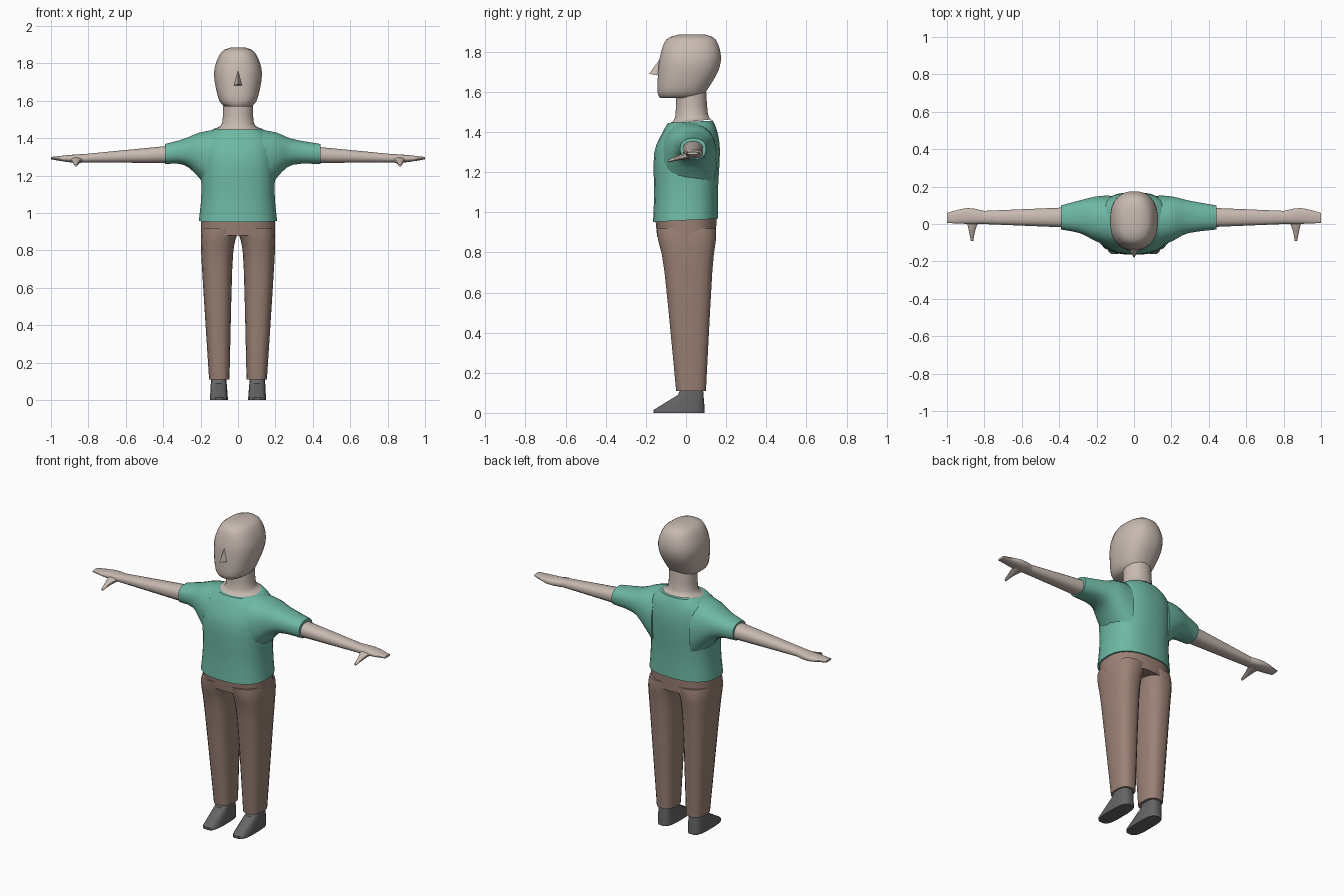
import bpy, bmesh, math
from mathutils import Vector

cube = bpy.data.objects.get("Cube")
if cube:
    bpy.data.objects.remove(cube, do_unlink=True)


def material(name, *rgb):
    mat = bpy.data.materials.new(name)
    mat.use_nodes = True
    mat.diffuse_color = (*rgb, 1)
    mat.node_tree.nodes["Principled BSDF"].inputs["Base Color"].default_value = (*rgb, 1)
    return mat


SKIN = material("skin", 0.58, 0.49, 0.44)
SHIRT = material("green cloth", 0.155, 0.48, 0.37)
TROUSERS = material("brown cloth", 0.33, 0.22, 0.18)
SHOES = material("grey leather", 0.13, 0.13, 0.13)


def finish(name, bm, mat, angle):
    """Turn a bmesh into a named object with smooth shading and sharp creases."""
    bmesh.ops.recalc_face_normals(bm, faces=bm.faces)
    mesh = bpy.data.meshes.new(name)
    bm.to_mesh(mesh)
    bm.free()
    mesh.materials.append(mat)
    obj = bpy.data.objects.new(name, mesh)
    bpy.context.collection.objects.link(obj)
    bpy.ops.object.select_all(action='DESELECT')
    obj.select_set(True)
    bpy.context.view_layer.objects.active = obj
    bpy.ops.object.shade_smooth_by_angle(angle=math.radians(angle))


def spline(rows, steps):
    """Add smoothly interpolated sections between the given ones."""
    points = [Vector(row) for row in rows]
    padded = [points[0], *points, points[-1]]
    result = []
    for before, start, end, after in zip(padded, padded[1:], padded[2:], padded[3:]):
        leave, arrive = (end - before) / 2, (after - start) / 2
        for i in range(steps):
            t = i / steps
            blend = t * t * (3 - 2 * t)
            result.append(start.lerp(end, blend)
                          + leave * t * (1 - t) ** 2 - arrive * t * t * (1 - t))
    return result + [points[-1]]


def power_wave(value, power):
    return math.copysign(abs(value) ** (2 / power), value)


def loft(name, mat, rows, axis='z', side=1, power=2.4, sides=20, steps=3, slope=0, angle=40):
    """Skin rounded sections: (position, low a, high a, low b, high b).
    Sections span x, y along z; y, z along x; x, z along y."""
    bm = bmesh.new()
    loops = []
    for pos, low_a, high_a, low_b, high_b in spline(rows, steps):
        loop = []
        for i in range(sides):
            turn = math.tau * (i + 0.5) / sides
            a = (low_a + high_a + (high_a - low_a) * power_wave(math.cos(turn), power)) / 2
            b = (low_b + high_b + (high_b - low_b) * power_wave(math.sin(turn), power)) / 2
            x, y, z = {'z': (a, b, pos), 'x': (pos, a, b), 'y': (a, pos, b)}[axis]
            loop.append(bm.verts.new((x * side, y, z + slope * y)))
        loops.append(loop)
    for lower, upper in zip(loops, loops[1:]):
        for i in range(sides):
            bm.faces.new((lower[i - 1], lower[i], upper[i], upper[i - 1]))
    bm.faces.new(loops[0])
    bm.faces.new(loops[-1])
    finish(name, bm, mat, angle)


def upright(name, mat, rows, **options):
    """Symmetric vertical loft: (height, half width, front, back)."""
    loft(name, mat, [(z, -w, w, front, back) for z, w, front, back in rows], **options)


# Head and neck
upright("head", SKIN, [
    (1.57, 0.07, -0.13, 0.08), (1.6, 0.1, -0.143, 0.1), (1.7, 0.125, -0.14, 0.16),
    (1.78, 0.125, -0.13, 0.175), (1.86, 0.09, -0.1, 0.15), (1.885, 0.04, -0.04, 0.1)],
    sides=24)
upright("neck", SKIN, [
    (1.45, 0.12, -0.085, 0.13), (1.48, 0.085, -0.055, 0.11), (1.62, 0.08, -0.05, 0.1)],
    power=2.1, slope=0.1)

# Nose wedge
bm = bmesh.new()
bridge, left, right, tip = [bm.verts.new(point) for point in (
    (0, -0.13, 1.765), (0.027, -0.13, 1.68), (-0.027, -0.13, 1.68), (0, -0.183, 1.69))]
for corners in ((bridge, left, tip), (bridge, tip, right), (left, right, tip),
                (bridge, right, left)):
    bm.faces.new(corners)
finish("nose", bm, SKIN, angle=20)

# Shirt body, with a neckline that rises toward the back
upright("shirt_body", SHIRT, [
    (0.96, 0.21, -0.165, 0.16), (1.1, 0.197, -0.16, 0.16), (1.3, 0.2, -0.16, 0.17),
    (1.4, 0.185, -0.12, 0.155), (1.45, 0.126, -0.09, 0.134)],
    power=2.5, sides=28, slope=0.05)

# Trousers seat
upright("trousers_seat", TROUSERS, [(0.88, 0.2, -0.145, 0.15), (0.98, 0.2, -0.155, 0.153)],
        power=2.5, sides=28)

for word, side, cuff in (("left", 1, 0.44), ("right", -1, 0.39)):
    # Sleeve, flaring into the shoulder
    loft(word + "_sleeve", SHIRT, [
        (0.13, -0.125, 0.155, 1.08, 1.447), (0.21, -0.09, 0.147, 1.19, 1.43),
        (0.29, -0.05, 0.127, 1.257, 1.397), (cuff, -0.03, 0.1, 1.262, 1.37)],
        axis='x', side=side)

    # Arm, hand and thumb
    loft(word + "_arm", SKIN, [
        (0.35, -0.02, 0.09, 1.267, 1.362), (0.82, 0, 0.07, 1.27, 1.316)],
        axis='x', side=side, sides=16)
    loft(word + "_hand", SKIN, [
        (0.8, 0, 0.07, 1.27, 1.317), (0.89, 0, 0.086, 1.27, 1.312),
        (1, 0.005, 0.06, 1.287, 1.3)], axis='x', side=side, sides=16)
    loft(word + "_thumb", SKIN, [
        (0.03, 0.82, 0.9, 1.268, 1.306), (-0.03, 0.847, 0.885, 1.26, 1.287),
        (-0.09, 0.859, 0.873, 1.248, 1.26)], axis='y', side=side, sides=10)

    # Trouser leg
    loft(word + "_trouser_leg", TROUSERS, [
        (0.11, 0.045, 0.155, -0.05, 0.1), (0.7, 0.03, 0.193, -0.108, 0.132),
        (0.86, 0.012, 0.2, -0.14, 0.15), (0.92, -0.02, 0.195, -0.148, 0.15)],
        side=side, power=2.6)

    # Shoe
    loft(word + "_shoe", SHOES, [
        (0, 0.054, 0.15, -0.163, 0.095), (0.015, 0.054, 0.15, -0.163, 0.095),
        (0.09, 0.06, 0.146, -0.04, 0.088), (0.13, 0.063, 0.143, -0.025, 0.085)],
        side=side, power=3.2, sides=16, steps=1, angle=35)
